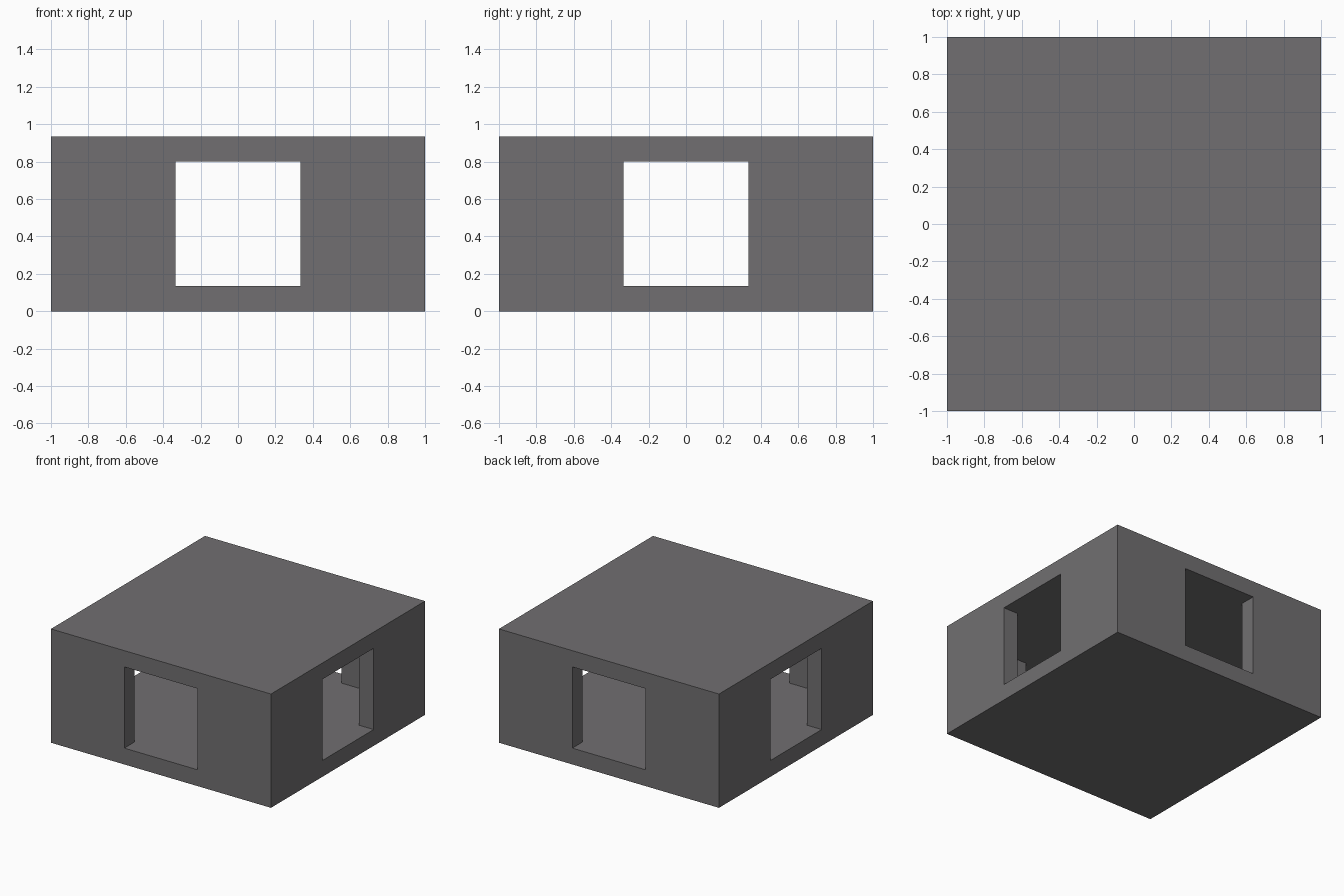
import bpy
import bmesh
from mathutils import Matrix, Vector

cube = bpy.data.objects.get("Cube")
if cube:
    bpy.data.objects.remove(cube, do_unlink=True)

HEIGHT = 0.935
SLAB = 0.134      # floor, roof and wall thickness
INNER = 1 - SLAB  # half width of the room inside
DOOR = 0.333      # half width of each opening
REACH = 1.2       # cutter arms pass through the walls


def make_material(name, color):
    mat = bpy.data.materials.new(name)
    mat.use_nodes = True
    mat.diffuse_color = color
    mat.node_tree.nodes["Principled BSDF"].inputs["Base Color"].default_value = color
    return mat


def make_prism(name, outline, bottom, top):
    """Extrude a plan outline from bottom to top."""
    bm = bmesh.new()
    face = bm.faces.new([bm.verts.new((p.x, p.y, bottom)) for p in outline])
    result = bmesh.ops.extrude_face_region(bm, geom=[face])
    verts = [g for g in result["geom"] if isinstance(g, bmesh.types.BMVert)]
    bmesh.ops.translate(bm, verts=verts, vec=(0, 0, top - bottom))
    bmesh.ops.recalc_face_normals(bm, faces=bm.faces[:])
    mesh = bpy.data.meshes.new(name)
    bm.to_mesh(mesh)
    bm.free()
    obj = bpy.data.objects.new(name, mesh)
    bpy.context.scene.collection.objects.link(obj)
    return obj


def repeat_around(points):
    """Turn one side's plan points into all four sides."""
    return [Matrix.Rotation(i * 1.5707963, 2) @ Vector(p)
            for i in range(4) for p in points]


# Solid outer block
room = make_prism("room_shell", repeat_around([(1, 1)]), 0, HEIGHT)
room.data.materials.append(make_material("warm_grey", (0.165, 0.159, 0.165, 1)))

# Room space with a doorway arm on every side
side = [(INNER, -INNER), (INNER, -DOOR), (REACH, -DOOR), (REACH, DOOR), (INNER, DOOR)]
cutter = make_prism("room_cutter", repeat_around(side), SLAB, HEIGHT - SLAB)
cutter.hide_render = True

# Hollow the block
hollow = room.modifiers.new("hollow", "BOOLEAN")
hollow.operation = "DIFFERENCE"
hollow.solver = "EXACT"
hollow.object = cutter
bpy.context.view_layer.update()
depsgraph = bpy.context.evaluated_depsgraph_get()
hollow_mesh = bpy.data.meshes.new_from_object(room.evaluated_get(depsgraph))
room.modifiers.clear()
room.data = hollow_mesh
bpy.data.objects.remove(cutter, do_unlink=True)
